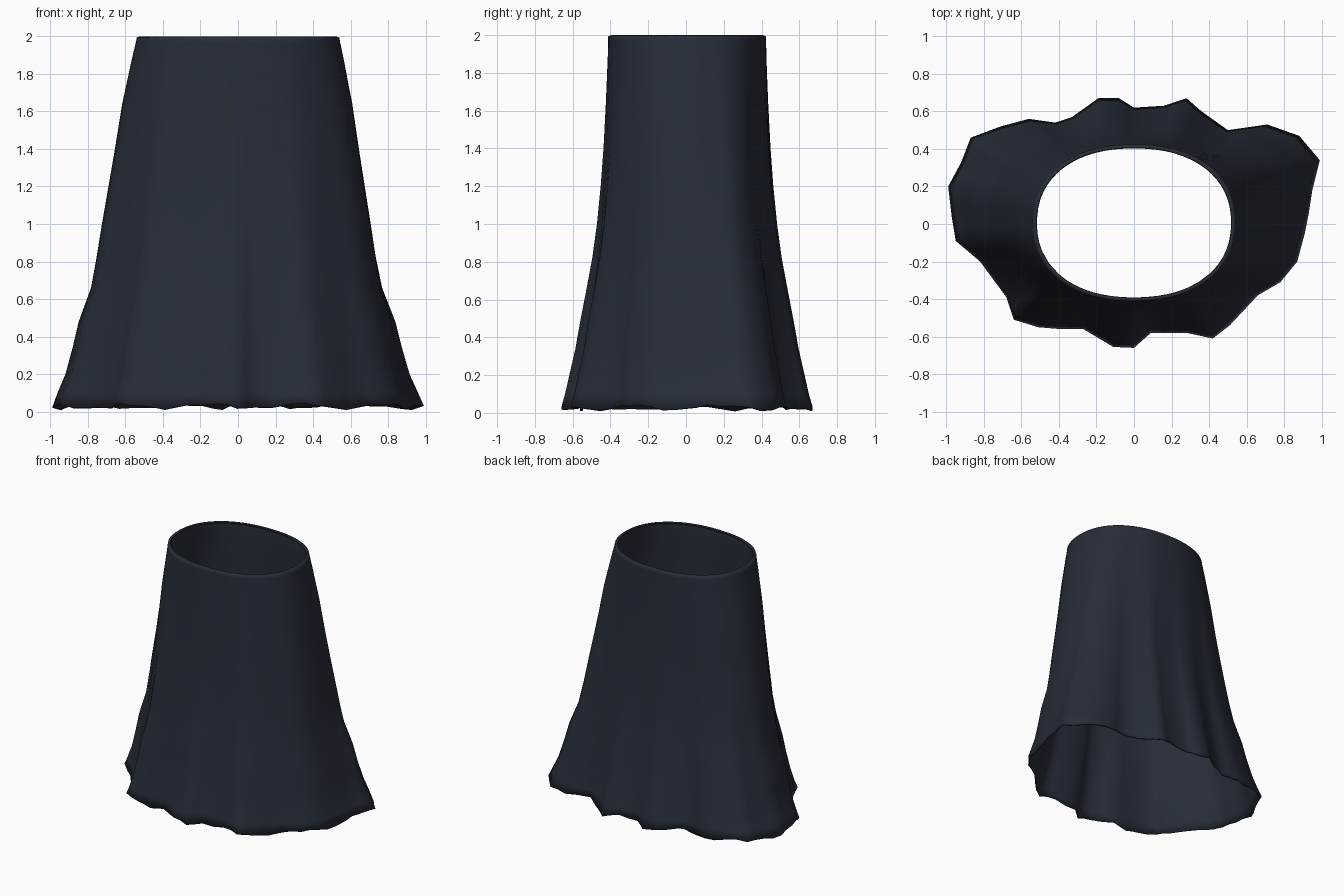
import bpy, bmesh, math

if "Cube" in bpy.data.objects:
    bpy.data.objects.remove(bpy.data.objects["Cube"])

# Hem outline, counter-clockwise from the right side
HEM = [(.93, .05), (.95, .18), (.99, .34), (.88, .47), (.71, .53), (.50, .50), (.36, .60),
       (.28, .67), (.16, .63), (0, .62), (-.08, .67), (-.19, .67), (-.33, .57), (-.42, .54),
       (-.56, .56), (-.71, .52), (-.87, .46), (-.92, .33), (-.99, .20), (-.97, .03),
       (-.95, -.09), (-.82, -.20), (-.68, -.39), (-.64, -.51), (-.51, -.55), (-.39, -.56),
       (-.27, -.56), (-.11, -.655), (0, -.66), (.09, -.58), (.28, -.58), (.42, -.61),
       (.51, -.54), (.66, -.38), (.78, -.31), (.87, -.20), (.91, -.05)]

# Height, sideways flare and front-to-back flare (0 = waist, 1 = hem)
ROWS = [(.03, 1, 1), (.10, .94, .92), (.20, .85, .83), (.34, .77, .70), (.48, .70, .60),
        (.66, .56, .46), (.82, .495, .34), (1.0, .43, .24), (1.2, .35, .16),
        (1.4, .27, .10), (1.64, .18, .05), (1.88, .06, .01), (1.97, .01, 0), (1.993, 0, 0)]


def spow(v, e):
    return math.copysign(abs(v) ** e, v)


def waist_point(x, y):
    """Point of the rounded oval waist that lines up with a hem point."""
    a = math.atan2(y / .64, x / .97)
    return .54 * spow(math.cos(a), .9), .006 + .418 * spow(math.sin(a), .9)


# Halve each hem segment so the waist is smooth
outline = []
for i, (x, y) in enumerate(HEM):
    nx, ny = HEM[(i + 1) % len(HEM)]
    outline += [(x, y), ((x + nx) / 2, (y + ny) / 2)]

# Skirt: rows lofted from hem to waist
bm = bmesh.new()
rings = []
for r, (z, fx, fy) in enumerate(ROWS):
    ring = []
    for i, (x, y) in enumerate(outline):
        wx, wy = waist_point(x, y)
        wob = .013 * math.sin(i * .85) + .006 * math.sin(i * 2.1) if r == 0 else 0
        ring.append(bm.verts.new((wx + (x - wx) * fx, wy + (y - wy) * fy, z + wob)))
    rings.append(ring)
n = len(outline)
for lo, hi in zip(rings, rings[1:]):
    for i in range(n):
        j = (i + 1) % n
        bm.faces.new((lo[i], lo[j], hi[j], hi[i]))

# Rolled waistband edge
lip = [bm.verts.new((v.co.x * .965, v.co.y * .96, 2.0)) for v in rings[-1]]
for i in range(n):
    j = (i + 1) % n
    bm.faces.new((rings[-1][i], rings[-1][j], lip[j], lip[i]))

mesh = bpy.data.meshes.new("skirt")
bm.to_mesh(mesh)
bm.free()
skirt = bpy.data.objects.new("skirt", mesh)
bpy.context.collection.objects.link(skirt)

# Thin cloth thickness
solid = skirt.modifiers.new("cloth", 'SOLIDIFY')
solid.thickness = .012
solid.offset = -1

# Dark navy cloth, smooth shaded
mat = bpy.data.materials.new("navy_cloth")
mat.diffuse_color = (.020, .026, .040, 1)
mat.use_nodes = True
mat.node_tree.nodes["Principled BSDF"].inputs["Base Color"].default_value = mat.diffuse_color
mesh.materials.append(mat)
mesh.shade_smooth()
